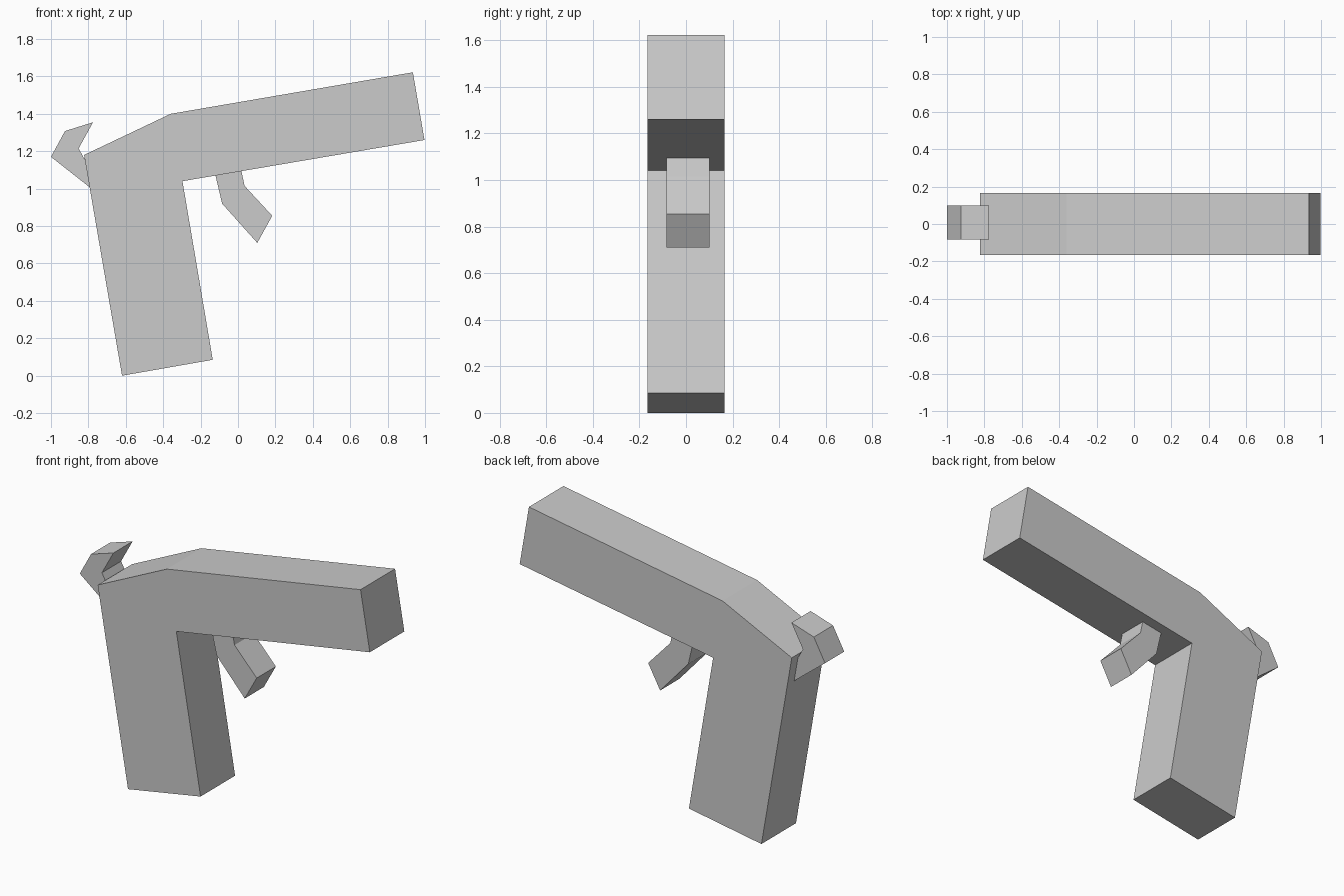
import bpy
import bmesh

default = bpy.data.objects.get("Cube")
if default:
    bpy.data.objects.remove(default, do_unlink=True)

grey = bpy.data.materials.new("light_grey")
grey.use_nodes = True
colour = (0.6, 0.6, 0.6, 1)
grey.diffuse_color = colour
grey.node_tree.nodes["Principled BSDF"].inputs["Base Color"].default_value = colour


def extruded_part(name, profile, back, front):
    """Extrude a side profile (x, z) between two depths along y."""
    bm = bmesh.new()
    face = bm.faces.new([bm.verts.new((x, front, z)) for x, z in profile])
    result = bmesh.ops.extrude_face_region(bm, geom=[face])
    moved = [v for v in result["geom"] if isinstance(v, bmesh.types.BMVert)]
    bmesh.ops.translate(bm, verts=moved, vec=(0, back - front, 0))
    bmesh.ops.recalc_face_normals(bm, faces=bm.faces)
    mesh = bpy.data.meshes.new(name)
    bm.to_mesh(mesh)
    bm.free()
    mesh.materials.append(grey)
    obj = bpy.data.objects.new(name, mesh)
    bpy.context.collection.objects.link(obj)
    return obj


# Grip and barrel in one bent slab
extruded_part("grip_and_barrel", [
    (-0.62, 0), (-0.135, 0.085), (-0.297, 1.04), (0.997, 1.26),
    (0.935, 1.622), (-0.36, 1.40), (-0.823, 1.18)], 0.165, -0.165)

# Hooked hammer behind the grip
extruded_part("hammer", [
    (-0.79, 1.005), (-1.0, 1.17), (-0.925, 1.308), (-0.775, 1.355),
    (-0.852, 1.215), (-0.80, 1.12)], 0.1, -0.083)

# Bent trigger below the barrel
extruded_part("trigger", [
    (-0.125, 1.09), (-0.085, 0.92), (0.103, 0.71), (0.183, 0.855),
    (0.035, 1.015), (0.015, 1.11)], 0.1, -0.083)
